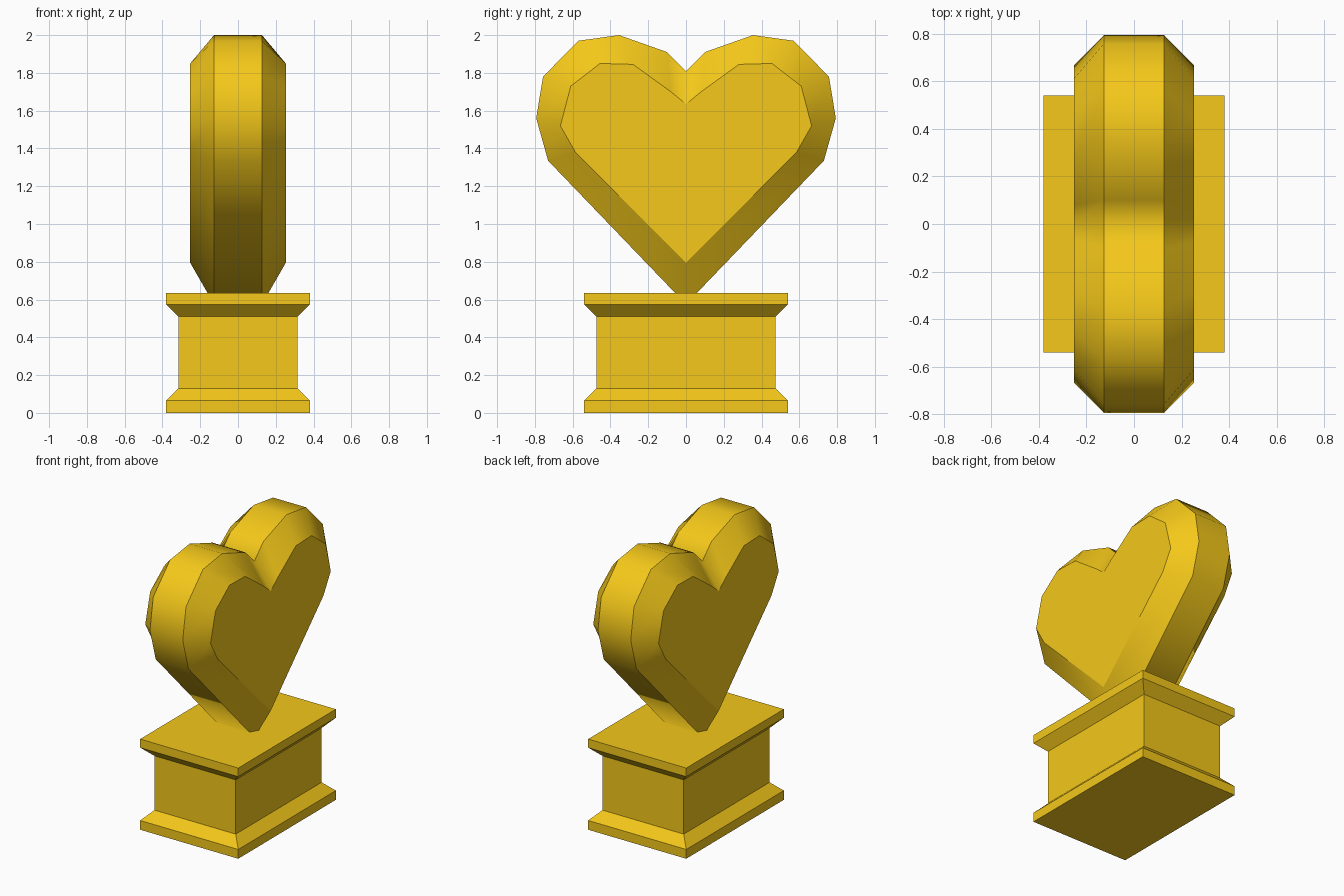
import bpy, bmesh

if "Cube" in bpy.data.objects:
    bpy.data.objects.remove(bpy.data.objects["Cube"])

gold = bpy.data.materials.new("gold")
gold.diffuse_color = (0.91, 0.58, 0.01, 1)
gold.use_nodes = True
gold.node_tree.nodes["Principled BSDF"].inputs["Base Color"].default_value = gold.diffuse_color


def loft(name, rings, smooth=False):
    """Skin closed rings of points, cap both ends; ring edges stay sharp."""
    bm = bmesh.new()
    loops = [[bm.verts.new(p) for p in ring] for ring in rings]
    n = len(loops[0])
    for a, b in zip(loops, loops[1:]):
        for i in range(n):
            j = (i + 1) % n
            bm.faces.new((a[i], a[j], b[j], b[i])).smooth = smooth
    bm.faces.new(loops[0][::-1])
    bm.faces.new(loops[-1])
    for ring in loops:
        for i in range(n):
            bm.edges.get((ring[i], ring[(i + 1) % n])).smooth = False
    bmesh.ops.recalc_face_normals(bm, faces=bm.faces)
    mesh = bpy.data.meshes.new(name)
    bm.to_mesh(mesh)
    bm.free()
    mesh.materials.append(gold)
    obj = bpy.data.objects.new(name, mesh)
    bpy.context.collection.objects.link(obj)
    return obj


def heart_ring(half, x):
    """Mirror a half outline (notch to tip) into a full heart at depth x."""
    full = half + [(-y, z) for y, z in half[-2:0:-1]]
    return [(x, y, z) for y, z in full]


# Heart: wide rim in the middle, bevelled to a smaller flat face on each side
rim = [(0, 1.81), (0.10, 1.91), (0.355, 2.0), (0.57, 1.97),
       (0.757, 1.78), (0.793, 1.56), (0.73, 1.335), (0, 0.575)]
face = [(0, 1.635), (0.08, 1.70), (0.28, 1.845), (0.455, 1.85),
        (0.61, 1.73), (0.665, 1.52), (0.585, 1.38), (0, 0.795)]
loft("heart", [heart_ring(face, -0.253), heart_ring(rim, -0.127),
               heart_ring(rim, 0.127), heart_ring(face, 0.253)], smooth=True)

# Pedestal: block with matching flared plinth and cap
profile = [(0, 0.0), (0, 0.065), (0.065, 0.13),
           (0.065, 0.51), (0, 0.575), (0, 0.635)]
rings = []
for inset, z in profile:
    x, y = 0.38 - inset, 0.54 - inset
    rings.append([(-x, -y, z), (x, -y, z), (x, y, z), (-x, y, z)])
loft("pedestal", rings)
